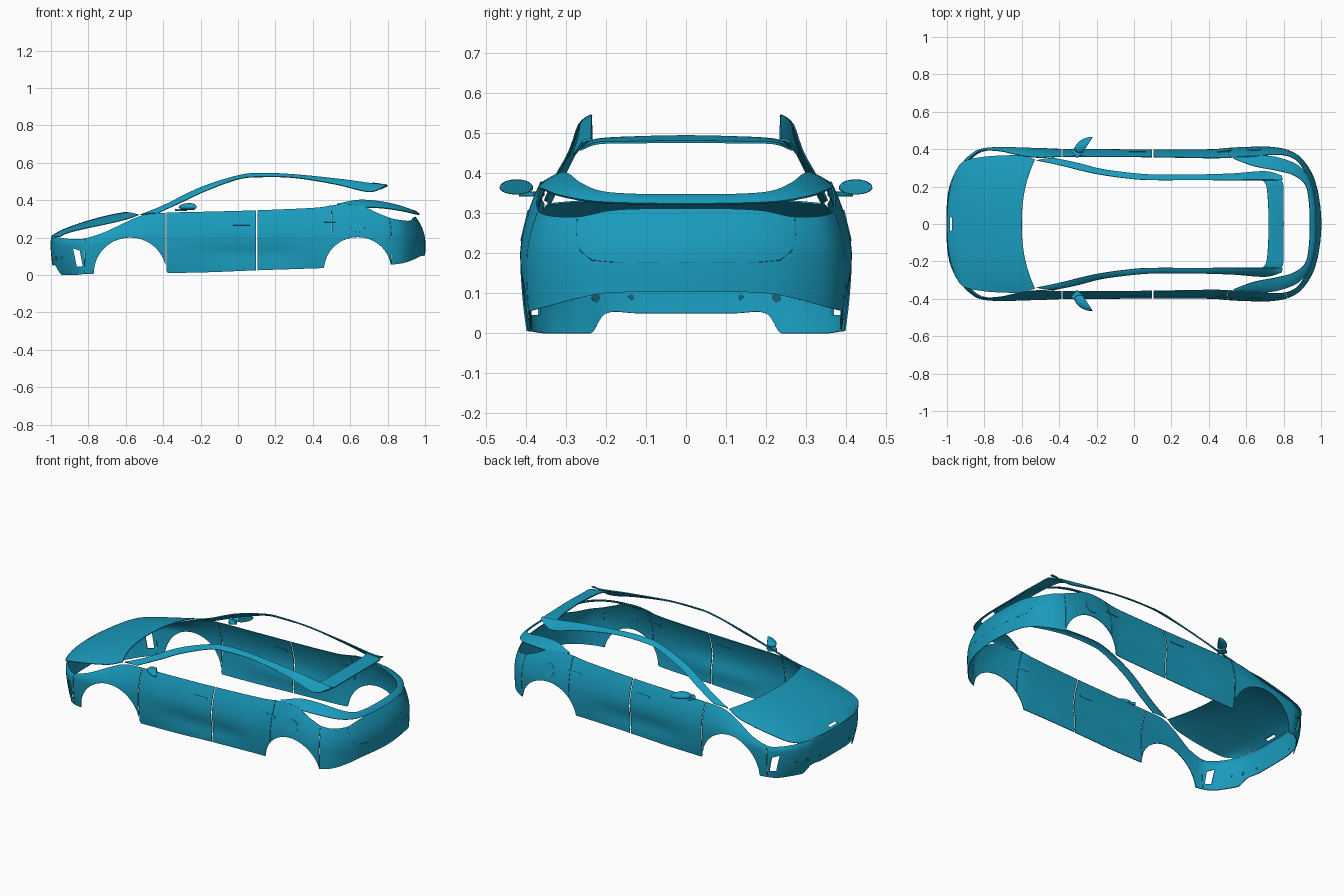
import bpy, bmesh, math
from mathutils import Vector

if "Cube" in bpy.data.objects:
    bpy.data.objects.remove(bpy.data.objects["Cube"])

def material(name, col):
    m = bpy.data.materials.new(name)
    m.diffuse_color = col
    m.use_nodes = True
    m.node_tree.nodes["Principled BSDF"].inputs["Base Color"].default_value = m.diffuse_color
    return m

PAINT = material("teal_paint", (0.01, 0.33, 0.51, 1))
DARK = material("dark_trim", (0.01, 0.12, 0.17, 1))

# Half plan of the body, front centre to rear centre:
# x, y, lower z, upper z, inset at top, inset at bottom
KEYS = [
    (-1, 0, .05, .205, .005, .02), (-.998, .12, .05, .205, .005, .02),
    (-.985, .2, .05, .203, .005, .02), (-.967, .25, 0, .2, .01, .03),
    (-.935, .305, 0, .195, .01, .03), (-.88, .365, 0, .19, .012, .02),
    (-.82, .40, .005, .195, .01, .015), (-.72, .41, .005, .225, .02, .01),
    (-.6, .41, .005, .28, .045, .01), (-.5, .405, .005, .32, .05, .01),
    (-.385, .40, .01, .332, .04, .015), (-.15, .40, .015, .338, .04, .015),
    (.1, .398, .025, .345, .04, .015), (.4, .398, .035, .358, .045, .015),
    (.5, .405, .04, .372, .05, .01), (.58, .41, .045, .378, .05, .01),
    (.66, .413, .05, .37, .05, .01), (.74, .41, .05, .335, .04, .01),
    (.82, .395, .055, .305, .03, .01), (.89, .355, .065, .292, .025, .01),
    (.945, .28, .085, .29, .03, .01), (.975, .2, .1, .305, .04, .01),
    (.993, .1, .103, .31, .05, .01), (1, 0, .103, .31, .052, .01)]
ARCHES = [(-.577, .005, .195), (.64, .02, .182)]

def spline(keys, s):
    """Catmull-Rom through keys; curves ending on y = 0 continue mirrored."""
    n = len(keys) - 1
    i = min(int(s), n - 1)
    t = s - i
    def key(k):
        if 0 <= k <= n:
            return keys[k]
        e, q = (keys[0], keys[1]) if k < 0 else (keys[n], keys[n - 1])
        if abs(e[1]) < 1e-6:
            return (q[0], -q[1]) + tuple(q[2:])
        return tuple(2 * u - v for u, v in zip(e, q))
    return [.5 * (2 * b + (c - a) * t + (2 * a - 5 * b + 4 * c - d) * t * t
                  + (3 * b - a - 3 * c + d) * t ** 3)
            for a, b, c, d in zip(key(i - 1), key(i), key(i + 1), key(i + 2))]

def surf(s, z):
    """Point on the body side at plan parameter s and height z."""
    x, y, lo, hi, top, bot = spline(KEYS, s)
    n = len(KEYS) - 1
    a, b = spline(KEYS, max(s - .02, 0)), spline(KEYS, min(s + .02, n))
    nx, ny = a[1] - b[1], b[0] - a[0]
    if s < .02: nx, ny = -1, 0
    if s > n - .02: nx, ny = 1, 0
    l = math.hypot(nx, ny)
    d = top * ((z - .17) / (hi - .17)) ** 2 if z > .17 else bot * ((.17 - z) / .17) ** 2
    # hollow lower door sides
    d += .012 * math.exp(-((z - .11) / .05) ** 2) * math.exp(-((x - .05) / .27) ** 4)
    return Vector((x - nx / l * d, max(y - ny / l * d, 0), z))

def low_edge(s):
    x, _, lo = spline(KEYS, s)[:3]
    for cx, cz, r in ARCHES:
        if abs(x - cx) < r:
            lo = max(lo, cz + math.sqrt(r * r - (x - cx) ** 2))
    return max(lo, 0)

def find(axis, value, a, b):
    return min((a + (b - a) * i / 400 for i in range(401)),
               key=lambda s: abs(spline(KEYS, s)[axis] - value))

def finish(ob, mods=(), mat=PAINT, angle=35):
    ob.data.materials.append(mat)
    bpy.ops.object.select_all(action='DESELECT')
    bpy.context.view_layer.objects.active = ob
    ob.select_set(True)
    for kind, props in mods:
        m = ob.modifiers.new(kind.lower(), kind)
        for k, v in props.items():
            setattr(m, k, v)
        bpy.ops.object.modifier_apply(modifier=m.name)
    bpy.ops.object.shade_smooth_by_angle(angle=math.radians(angle))
    return ob

def make(name, verts, faces):
    me = bpy.data.meshes.new(name)
    me.from_pydata(verts, [], faces)
    ob = bpy.data.objects.new(name, me)
    bpy.context.collection.objects.link(ob)
    return ob

MIRROR = ('MIRROR', dict(use_axis=(False, True, False), use_clip=True, merge_threshold=.0005))

def sheet(name, rows, thick=.004, cutter=None):
    """Mirrored thin panel from a grid of points."""
    w = len(rows[0])
    faces = [(i * w + j, i * w + j + 1, (i + 1) * w + j + 1, (i + 1) * w + j)
             for i in range(len(rows) - 1) for j in range(w - 1)]
    mods = [MIRROR, ('SOLIDIFY', dict(thickness=thick, offset=0))]
    if cutter:
        mods.append(('BOOLEAN', dict(object=cutter, operation='DIFFERENCE', solver='EXACT')))
    return finish(make(name, [p for r in rows for p in r], faces), mods)

def prism(name, poly, half):
    """Cutter: x-z outline extruded across y."""
    n = len(poly)
    v = [(x, y, z) for y in (-half, half) for x, z in poly]
    f = [tuple(range(n)), tuple(range(2 * n - 1, n - 1, -1))]
    f += [(i, i + n, (i + 1) % n + n, (i + 1) % n) for i in range(n)]
    ob = make(name, v, f)
    bm = bmesh.new()
    bm.from_mesh(ob.data)
    bmesh.ops.recalc_face_normals(bm, faces=bm.faces)
    bm.to_mesh(ob.data)
    bm.free()
    ob.hide_render = True
    ob.hide_set(True)
    return ob

def ribbon(name, top, bottom, bulge=.006, thick=.006):
    """Band between two edge curves, slightly crowned outward."""
    rows, n = [], 12 * (len(top) - 1)
    for i in range(n + 1):
        a = Vector(spline(top, i / n * (len(top) - 1)))
        b = Vector(spline(bottom, i / n * (len(bottom) - 1)))
        out = Vector((0, .6, .8)) * bulge
        if abs(a.y) < .02: out.y = 0
        rows.append([a.lerp(b, t) + out * 4 * t * (1 - t) for t in (0, .2, .4, .6, .8, 1)])
    return sheet(name, rows, thick)

# Wrap-around lower body panels with wheel arches and shut gaps
fog_cut = prism("fog_opening_cutter", [(-.882, .142), (-.846, .13), (-.83, .045), (-.862, .045)], .6)
END = len(KEYS) - 1
for name, a, b in [("front_bumper", 0, 6), ("front_fenders", 6, 10), ("front_doors", 10, 12),
                   ("rear_doors", 12, 14), ("rear_quarters", 14, 18), ("rear_bumper_tailgate", 18, END)]:
    s0, s1 = a + (.012 if a else 0), b - (.012 if b < END else 0)
    n, rows = 24 * (b - a), []
    for i in range(n + 1):
        s = s0 + (s1 - s0) * i / n
        lo, hi = low_edge(s), spline(KEYS, s)[3]
        rows.append([surf(s, lo + (hi - lo) * j / 14) for j in range(15)])
    sheet(name, rows, cutter=fog_cut if a == 0 else None)

# Hood with a small nose slot
mid = [(-.998, 0, .207), (-.94, 0, .24), (-.85, 0, .274), (-.75, 0, .304), (-.66, 0, .325), (-.6, 0, .335)]
edge = [(-.955, .28, .203), (-.91, .335, .225), (-.81, .358, .25), (-.7, .366, .273), (-.6, .365, .297), (-.53, .345, .322)]
slot = prism("nose_slot_cutter", [(-1.02, .214), (-.94, .214), (-.94, .224), (-1.02, .224)], .035)
rows = []
for i in range(41):
    c, e = spline(mid, i / 8), spline(edge, i / 8)
    rows.append([Vector((c[0] + (e[0] - c[0]) * w ** 2.3, e[1] * w, c[2] + (e[2] - c[2]) * w ** 3))
                 for w in (j / 20 for j in range(21))])
sheet("hood", rows, cutter=slot)

# Windscreen pillars running into the roof rails
ribbon("roof_rails",
       [(-.52, .34, .322), (-.4, .315, .37), (-.2, .268, .467), (0, .24, .53), (.12, .235, .543),
        (.3, .235, .536), (.55, .235, .511), (.72, .235, .488), (.795, .235, .483)],
       [(-.43, .352, .33), (-.3, .325, .39), (-.17, .292, .45), (0, .27, .512), (.12, .262, .524),
        (.3, .262, .52), (.52, .268, .485), (.7, .28, .445), (.79, .258, .476)], .003)

# Rear roof spoiler bar
ribbon("roof_spoiler", [(.68, .24, .478), (.705, .21, .484), (.715, .14, .488), (.72, 0, .491)],
       [(.76, .265, .458), (.795, .22, .474), (.798, .14, .476), (.80, 0, .478)], .002)

# Shoulder and tail strip below the rear glass
ribbon("tail_strip",
       [(.53, .35, .378), (.64, .31, .399), (.75, .288, .393), (.85, .262, .373), (.915, .21, .352), (.935, .12, .345), (.94, 0, .344)],
       [(.55, .36, .365), (.68, .365, .362), (.78, .352, .357), (.88, .31, .342), (.94, .23, .328), (.965, .12, .323), (.97, 0, .322)], .004)

# Door mirrors: flat-backed shells on stalks
for side, y in (("left", -1), ("right", 1)):
    bpy.ops.mesh.primitive_uv_sphere_add(segments=28, ring_count=16, radius=1)
    ob = bpy.context.object
    ob.name = side + "_mirror"
    for v in ob.data.vertices:
        px, py, pz = min(v.co.x, .25), v.co.y, v.co.z
        v.co = (-.26 + .05 * px + .028 * py, y * (.423 + .042 * py), .363 + (.021 if pz > 0 else .017) * pz)
    if y < 0:
        ob.data.flip_normals()
    finish(ob)
    bpy.ops.mesh.primitive_cube_add(size=1, location=(-.305, y * .385, .347), rotation=(0, 0, y * .7))
    ob = bpy.context.object
    ob.name = side + "_mirror_stalk"
    ob.scale = (.045, .05, .012)
    finish(ob, [('BEVEL', dict(width=.1, segments=2))])

# Door handles, fuel flaps and bumper sensors laid on the body surface
def stud(name, s, z, size, round_=True, mat=PAINT):
    p = surf(s, z)
    t, u = surf(s + .03, z) - surf(s - .03, z), surf(s, z + .01) - surf(s, z - .01)
    nrm = u.cross(t).normalized()
    for side, k in (("left", -1), ("right", 1)):
        loc = (p.x, p.y * k, p.z)
        q = Vector((nrm.x, nrm.y * k, nrm.z)).to_track_quat('Z', 'Y')
        if round_:
            bpy.ops.mesh.primitive_cylinder_add(vertices=32, radius=1, depth=1, location=loc)
        else:
            bpy.ops.mesh.primitive_cube_add(size=2, location=loc)
        ob = bpy.context.object
        ob.name = side + "_" + name
        ob.rotation_euler = q.to_euler()
        ob.scale = size
        finish(ob, mat=mat)

stud("front_handle", find(0, .02, 10, 12), .272, (.045, .007, .005), False)
stud("rear_handle", find(0, .475, 13, 14), .288, (.045, .007, .005), False)
stud("fuel_flap", find(0, .64, 15, 17), .268, (.04, .04, .006))
for i, (y, r) in enumerate(((.138, .007), (.228, .012), (.29, .007))):
    stud("front_sensor_%d" % (i + 1), find(1, y, 0, 5), .09, (r, r, .006), True, DARK)

# Tailgate shut line
path = [(.285, .285), (.28, .25), (.265, .205), (.235, .182), (.18, .177), (.09, .177), (0, .177)]
cu = bpy.data.curves.new("tailgate_seam", 'CURVE')
cu.dimensions, cu.bevel_depth = '3D', .0012
pts = [surf(find(1, y, 18, END), z) + Vector((.0018, 0, 0)) for y, z in path]
pts += [Vector((p.x, -p.y, p.z)) for p in pts[-2::-1]]
sp = cu.splines.new('POLY')
sp.points.add(len(pts) - 1)
for q, p in zip(sp.points, pts):
    q.co = (*p, 1)
seam = bpy.data.objects.new("tailgate_seam", cu)
cu.materials.append(DARK)
bpy.context.collection.objects.link(seam)
